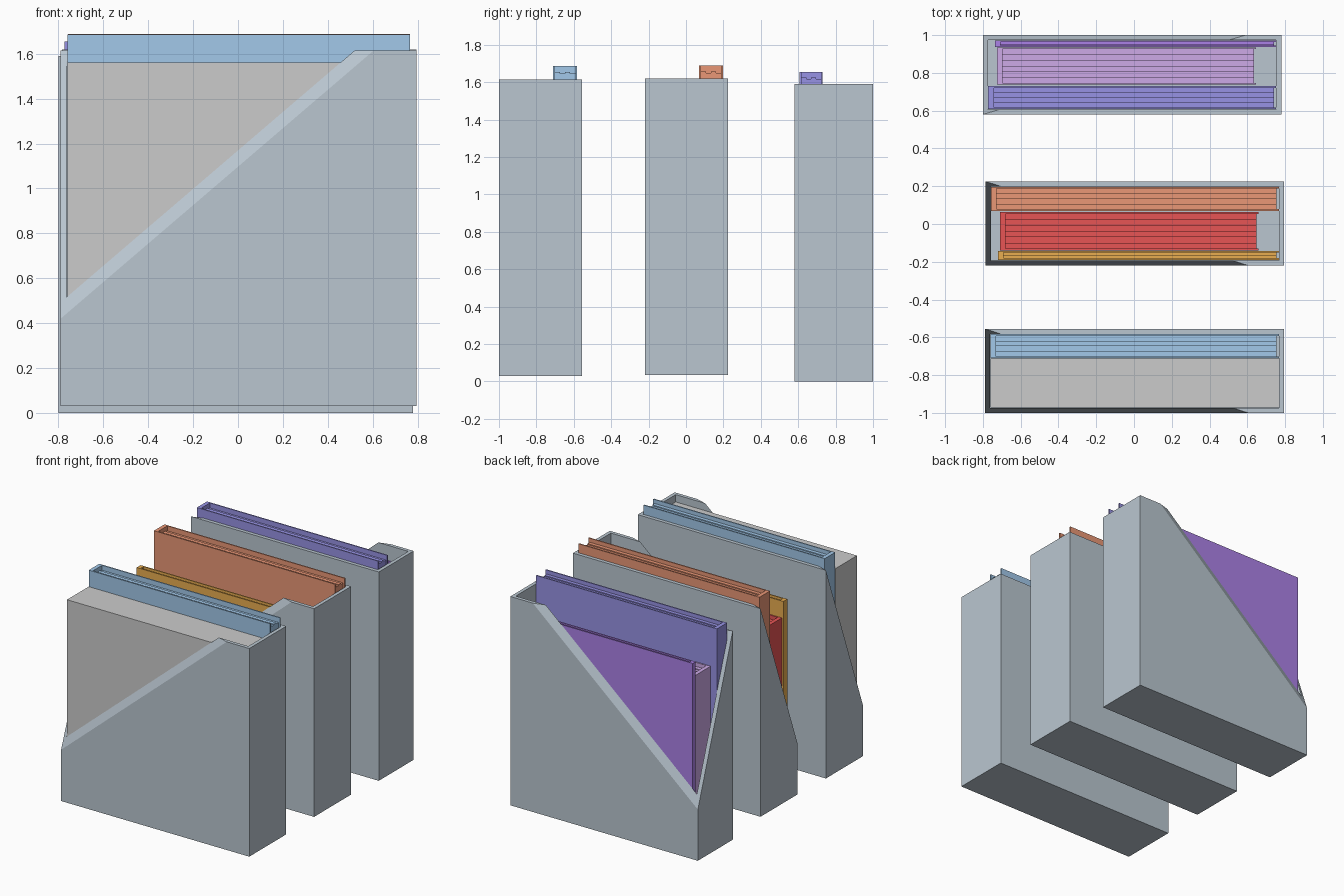
import bpy, bmesh
from mathutils import Vector

if "Cube" in bpy.data.objects:
    bpy.data.objects.remove(bpy.data.objects["Cube"])

def paint(obj, color):
    if color:
        mat = bpy.data.materials.new(obj.name + "_paint")
        mat.diffuse_color = (*color, 1)
        mat.use_nodes = True
        mat.node_tree.nodes["Principled BSDF"].inputs["Base Color"].default_value = mat.diffuse_color
        obj.data.materials.append(mat)

def finish(bm, name, color):
    bmesh.ops.recalc_face_normals(bm, faces=bm.faces[:])
    me = bpy.data.meshes.new(name)
    bm.to_mesh(me)
    bm.free()
    obj = bpy.data.objects.new(name, me)
    bpy.context.collection.objects.link(obj)
    paint(obj, color)
    return obj

def add_box(bm, x, y, z):
    vs = bmesh.ops.create_cube(bm, size=1)["verts"]
    for v in vs:
        for i, r in enumerate((x, y, z)):
            v.co[i] = r[0] if v.co[i] < 0 else r[1]

# Open-topped file holder, one corner cut away by a slanted plane
def holder(name, x, y, z, low_front=True, wall=0.027):
    bm = bmesh.new()
    add_box(bm, x, y, z)
    top = max(bm.faces, key=lambda f: f.calc_center_median().z)
    bmesh.ops.inset_region(bm, faces=[top], thickness=wall, use_even_offset=True)
    res = bmesh.ops.extrude_discrete_faces(bm, faces=[top])
    for v in res["faces"][0].verts:
        v.co.z = z[0] + wall
    low, high = y if low_front else y[::-1]
    p1 = Vector((x[0], low, z[0] + 0.39))
    p2 = Vector((x[1] - 0.19, low, z[1]))
    p3 = Vector((x[0], high, z[1]))
    n = (p2 - p1).cross(p3 - p1).normalized()
    if n.z < 0:
        n = -n
    cut = bmesh.ops.bisect_plane(bm, geom=bm.verts[:] + bm.edges[:] + bm.faces[:],
                                 plane_co=p1, plane_no=n, clear_outer=True)
    rim = [e for e in bm.edges if e.is_boundary]
    bmesh.ops.edgeloop_fill(bm, edges=rim)
    return finish(bm, name, (0.49, 0.565, 0.63))

# Binder: U-shaped cover with the spine at -x and recessed page stacks
def binder(name, x, y, z, color, stacks=4, spine=0.03, cover=0.009):
    bm = bmesh.new()
    (x0, x1), (y0, y1), (z0, z1) = x, y, z
    add_box(bm, (x0, x0 + spine), y, z)
    for a in (y0, y1 - cover):
        add_box(bm, (x0 + spine, x1), (a, a + cover), z)
    pitch = (y1 - y0 - 2 * cover) / stacks
    for i in range(stacks):
        a = y0 + cover + i * pitch
        drop = 0.03 + 0.008 * (i % 2)
        add_box(bm, (x0 + spine, x1 - 0.012), (a, a + pitch),
                (z0 + 0.015, z1 - drop))
    return finish(bm, name, color)

# Three holders, the rear one mirrored
holder("front_holder", (-0.79, 0.795), (-1.0, -0.555), (0.03, 1.615))
holder("middle_holder", (-0.785, 0.795), (-0.22, 0.225), (0.035, 1.62))
holder("rear_holder", (-0.80, 0.78), (0.58, 1.0), (0.0, 1.59), low_front=False)

# Contents of the front holder
binder("blue_binder", (-0.76, 0.767), (-0.71, -0.583), (0.06, 1.685), (0.36, 0.58, 0.82))
bm = bmesh.new()
add_box(bm, (-0.76, 0.767), (-0.972, -0.711), (0.06, 1.56))
finish(bm, "grey_box_file", None)

# Contents of the middle holder
binder("rust_binder", (-0.757, 0.767), (0.07, 0.197), (0.065, 1.688), (0.82, 0.31, 0.18), 4)
binder("red_binder", (-0.71, 0.66), (-0.14, 0.063), (0.065, 1.39), (0.8, 0.09, 0.09), 6)
binder("orange_binder", (-0.72, 0.767), (-0.19, -0.142), (0.065, 1.517), (0.82, 0.42, 0.08), 2)

# Contents of the rear holder
binder("indigo_binder", (-0.772, 0.752), (0.608, 0.73), (0.03, 1.655), (0.31, 0.29, 0.78), 4)
binder("lilac_binder", (-0.725, 0.647), (0.738, 0.935), (0.03, 1.362), (0.61, 0.4, 0.8), 6)
binder("purple_binder", (-0.737, 0.752), (0.936, 0.972), (0.03, 1.475), (0.41, 0.22, 0.8), 2)
